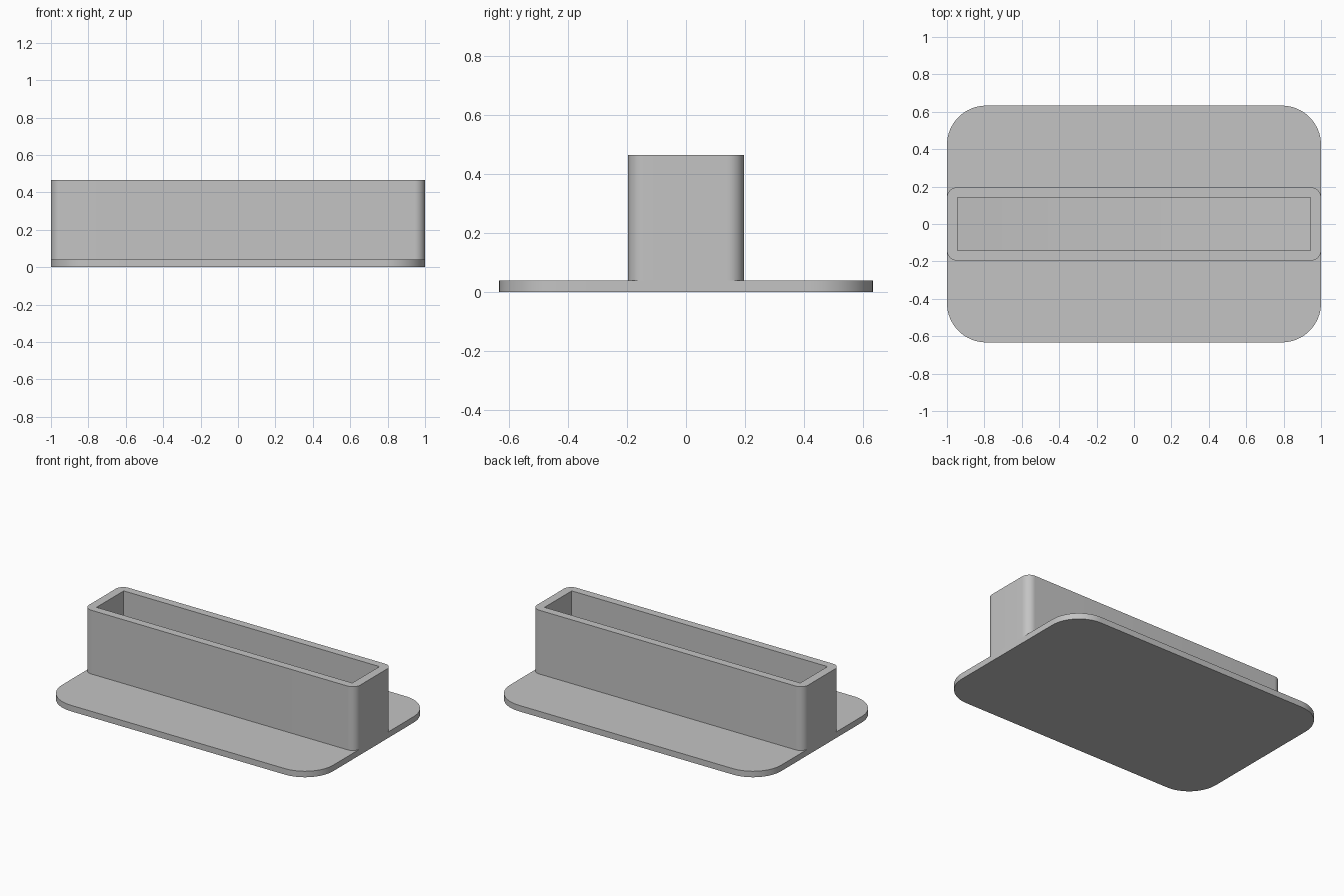
import bpy, bmesh, math

cube = bpy.data.objects.get("Cube")
if cube:
    bpy.data.objects.remove(cube, do_unlink=True)

grey = bpy.data.materials.new("plain grey")
grey.use_nodes = True
colour = (0.55, 0.55, 0.55, 1)
grey.diffuse_color = colour
grey.node_tree.nodes["Principled BSDF"].inputs["Base Color"].default_value = colour


def rounded_rect(hx, hy, r, steps=16):
    """Outline of a rectangle with round corners, anticlockwise."""
    pts = []
    for i, (sx, sy) in enumerate([(1, 1), (-1, 1), (-1, -1), (1, -1)]):
        for k in range(steps + 1):
            a = math.pi / 2 * (i + k / steps)
            pts.append((sx * (hx - r) + r * math.cos(a), sy * (hy - r) + r * math.sin(a)))
    return pts


def extrude(name, points, offset):
    """Solid made by sweeping a flat outline along an offset."""
    bm = bmesh.new()
    face = bm.faces.new([bm.verts.new(p) for p in points])
    swept = bmesh.ops.extrude_face_region(bm, geom=[face], use_keep_orig=True)["geom"]
    bmesh.ops.translate(bm, vec=offset, verts=[g for g in swept if isinstance(g, bmesh.types.BMVert)])
    bmesh.ops.recalc_face_normals(bm, faces=bm.faces)
    mesh = bpy.data.meshes.new(name)
    bm.to_mesh(mesh)
    bm.free()
    mesh.materials.append(grey)
    obj = bpy.data.objects.new(name, mesh)
    bpy.context.collection.objects.link(obj)
    return obj


PLATE_TOP, BOX_TOP = 0.04, 0.465

# Base plate and the box standing on it
plate = extrude("base_plate", [(x, y, 0) for x, y in rounded_rect(1, 0.633, 0.21)], (0, 0, PLATE_TOP))
box = extrude("slot_box", [(x, y, PLATE_TOP) for x, y in rounded_rect(1, 0.196, 0.055)],
              (0, 0, BOX_TOP - PLATE_TOP))

# Slot cutter with a gently dished floor
HX, HY, SEGMENTS = 0.943, 0.143, 16
profile = []
for i in range(SEGMENTS + 1):
    t = 2 * i / SEGMENTS - 1
    profile.append((t * HX, -HY, 0.06 + 0.06 * t * t))
profile += [(HX, -HY, 0.6), (-HX, -HY, 0.6)]
cutter = extrude("slot_cutter", profile, (0, 2 * HY, 0))
cutter.hide_render = True
cutter.hide_viewport = True

cut = box.modifiers.new("slot", "BOOLEAN")
cut.operation = "DIFFERENCE"
cut.solver = "EXACT"
cut.object = cutter

# Bake the cut, then smooth the round corners
bpy.context.view_layer.update()
baked = bpy.data.meshes.new_from_object(box.evaluated_get(bpy.context.evaluated_depsgraph_get()))
box.modifiers.clear()
box.data = baked
bpy.data.objects.remove(cutter, do_unlink=True)

bpy.ops.object.select_all(action="DESELECT")
for obj in (plate, box):
    obj.select_set(True)
bpy.context.view_layer.objects.active = box
bpy.ops.object.shade_smooth_by_angle(angle=math.radians(30))
